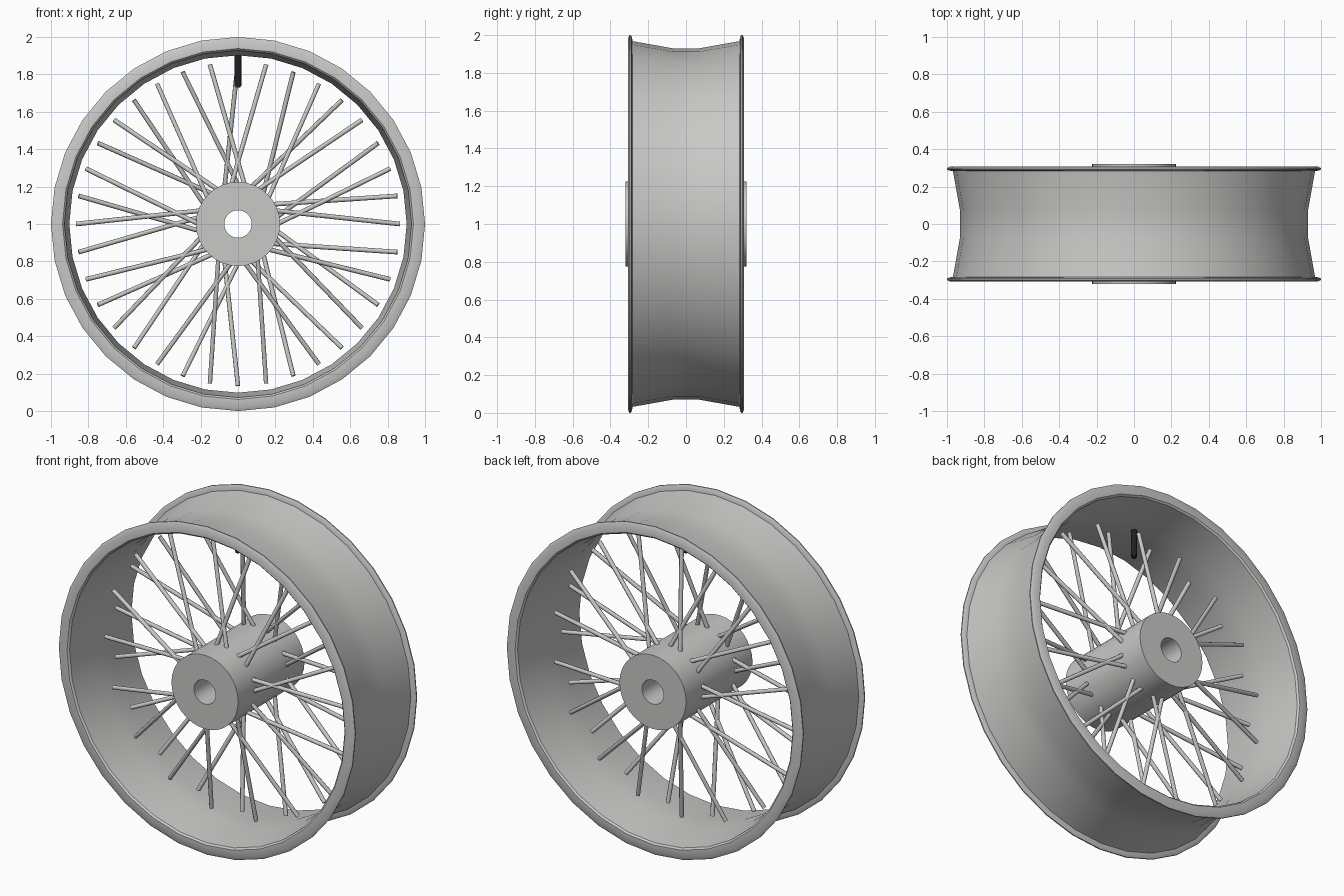
import bpy, bmesh, math
from mathutils import Vector

if "Cube" in bpy.data.objects:
    bpy.data.objects.remove(bpy.data.objects["Cube"])

CENTRE = Vector((0, 0, 1))


def material(name, rgb):
    m = bpy.data.materials.new(name)
    m.diffuse_color = (*rgb, 1)
    m.use_nodes = True
    m.node_tree.nodes["Principled BSDF"].inputs["Base Color"].default_value = m.diffuse_color
    return m


METAL = material("grey_metal", (0.58, 0.58, 0.57))
BLACK = material("black_rubber", (0.015, 0.015, 0.017))


def finish(bm, name, mat, angle=35):
    bmesh.ops.recalc_face_normals(bm, faces=bm.faces)
    me = bpy.data.meshes.new(name)
    bm.to_mesh(me)
    bm.free()
    me.materials.append(mat)
    ob = bpy.data.objects.new(name, me)
    bpy.context.collection.objects.link(ob)
    bpy.ops.object.select_all(action='DESELECT')
    ob.select_set(True)
    bpy.context.view_layer.objects.active = ob
    bpy.ops.object.shade_smooth_by_angle(angle=math.radians(angle))
    return ob


def polar(r, deg, y):
    a = math.radians(deg)
    return CENTRE + Vector((r * math.cos(a), y, r * math.sin(a)))


def lathe(name, profile, sides, mat):
    """Spin a closed (y, radius) profile around the wheel axle."""
    bm = bmesh.new()
    rings = [[bm.verts.new(polar(r, 360 * i / sides, y)) for y, r in profile]
             for i in range(sides)]
    n = len(profile)
    for i in range(sides):
        a, b = rings[i], rings[(i + 1) % sides]
        for j in range(n):
            k = (j + 1) % n
            bm.faces.new((a[j], a[k], b[k], b[j]))
    return finish(bm, name, mat)


def rod(bm, p, q, r, sides):
    d = q - p
    res = bmesh.ops.create_cone(bm, cap_ends=True, segments=sides,
                                radius1=r, radius2=r, depth=d.length)
    rot = d.to_track_quat('Z', 'Y')
    for v in res['verts']:
        v.co = rot @ v.co + (p + q) / 2


# Rim: dropped centre with a rounded lip on both sides
outer = [(0.07, 0.93), (0.283, 0.968), (0.286, 0.99), (0.292, 1.0), (0.299, 1.0),
         (0.308, 0.982), (0.308, 0.938), (0.298, 0.928), (0.07, 0.902)]
rim = outer + [(-y, r) for y, r in reversed(outer)]
lathe("rim", rim, 32, METAL)

# Hub with axle hole
lathe("hub", [(-0.32, 0.073), (-0.32, 0.225), (0.32, 0.225), (0.32, 0.073)], 32, METAL)

# Crossed spokes: even ones at the front, odd at the back, leaning in pairs
bm = bmesh.new()
for i in range(36):
    side = -1 if i % 2 == 0 else 1
    lean = 20 if i % 4 < 2 else -20
    rod(bm, polar(0.21, 10 * i + lean, side * 0.16),
        polar(0.865, 10 * i, side * 0.04), 0.0125, 8)
finish(bm, "spokes", METAL, 50)

# Valve stem at the top
bm = bmesh.new()
rod(bm, polar(0.738, 90, 0), polar(0.91, 90, 0), 0.018, 12)
rod(bm, polar(0.73, 90, 0), polar(0.738, 90, 0), 0.014, 12)
finish(bm, "valve_stem", BLACK)
